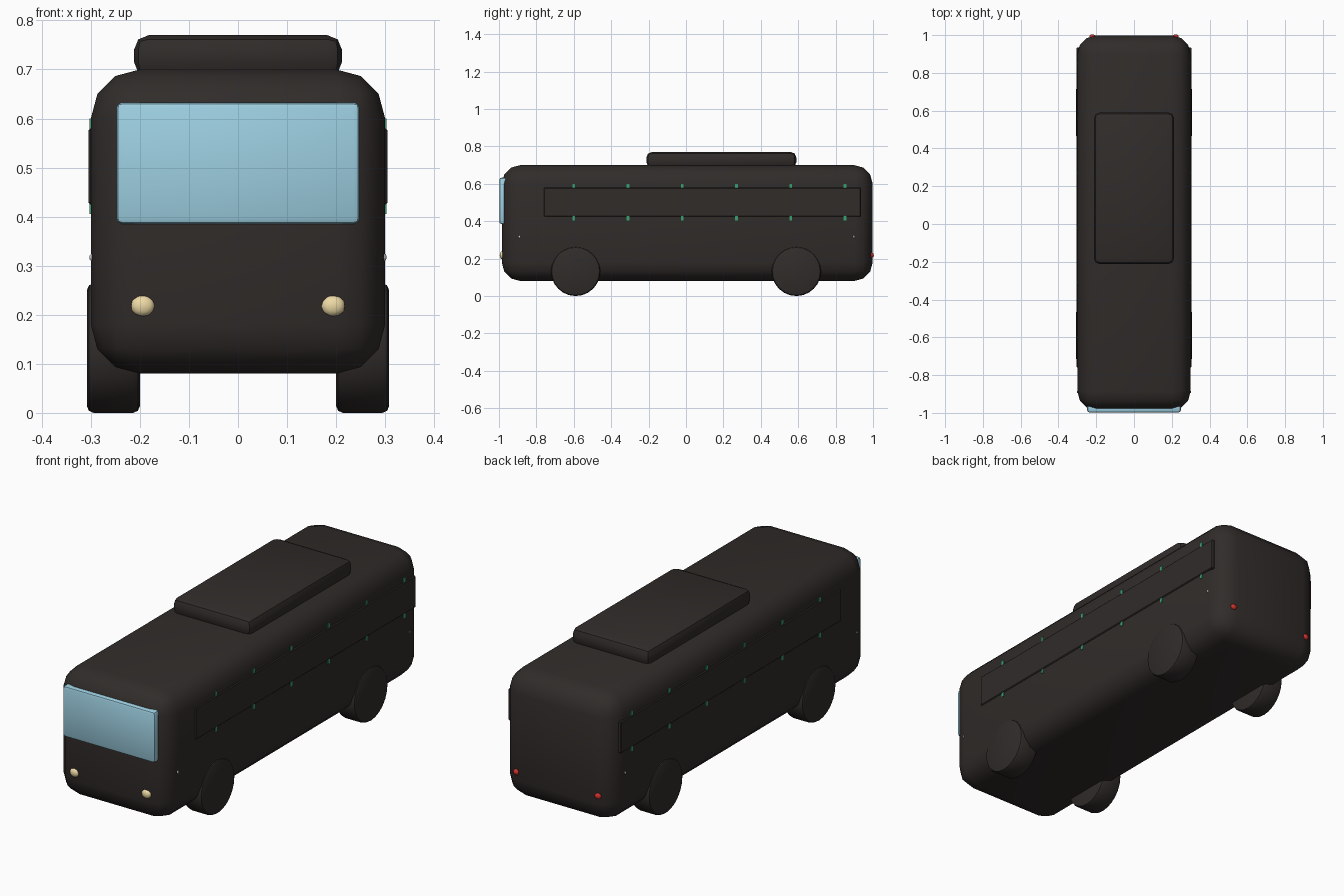
import bpy
from math import pi, radians

if "Cube" in bpy.data.objects:
    bpy.data.objects.remove(bpy.data.objects["Cube"])


def material(name, rgb):
    m = bpy.data.materials.new(name)
    m.diffuse_color = (*rgb, 1)
    m.use_nodes = True
    m.node_tree.nodes["Principled BSDF"].inputs["Base Color"].default_value = m.diffuse_color
    return m


DARK = material("dark_paint", (0.030, 0.025, 0.023))
GLASS = material("windscreen_glass", (0.34, 0.63, 0.76))
CREAM = material("cream_lamp", (0.85, 0.70, 0.38))
RED = material("red_lamp", (0.6, 0.03, 0.025))
GREEN = material("green_trim", (0.04, 0.36, 0.17))
WHITE = material("pale_marker", (0.75, 0.75, 0.72))


def finish(name, mat, bevel=0, segments=1):
    ob = bpy.context.object
    ob.name = name
    bpy.ops.object.transform_apply(location=False, rotation=True, scale=True)
    ob.data.materials.append(mat)
    if bevel:
        mod = ob.modifiers.new("bevel", 'BEVEL')
        mod.width, mod.segments = bevel, segments
        mod.limit_method = 'ANGLE'
        bpy.ops.object.modifier_apply(modifier="bevel")
    bpy.ops.object.shade_smooth_by_angle(angle=radians(35))
    return ob


def box(name, lo, hi, mat, bevel=0, segments=1):
    bpy.ops.mesh.primitive_cube_add(size=1, location=[(a + b) / 2 for a, b in zip(lo, hi)])
    bpy.context.object.scale = [b - a for a, b in zip(lo, hi)]
    return finish(name, mat, bevel, segments)


def lamp(name, loc, size, mat):
    bpy.ops.mesh.primitive_ico_sphere_add(subdivisions=2, radius=1, location=loc)
    bpy.context.object.scale = size
    return finish(name, mat)


# Main shell and roof unit
box("body", (-0.30, -0.985, 0.08), (0.30, 0.998, 0.70), DARK, 0.1, 3)
box("roof_unit", (-0.212, -0.212, 0.685), (0.212, 0.59, 0.77), DARK, 0.03, 2)

# Windscreen
box("windscreen", (-0.248, -0.998, 0.385), (0.248, -0.955, 0.633), GLASS, 0.012, 2)

for side, s in (("right", 1), ("left", -1)):
    def side_box(name, x0, x1, y0, y1, z0, z1, mat, *bevel):
        xs = sorted((s * x0, s * x1))
        box(f"{side}_{name}", (xs[0], y0, z0), (xs[1], y1, z1), mat, *bevel)

    # Window band with green pillars showing above and below it
    side_box("window_band", 0.285, 0.305, -0.76, 0.935, 0.425, 0.58, DARK, 0.004, 1)
    for i in range(6):
        y = -0.60 + 0.29 * i
        side_box(f"window_pillar_{i + 1}", 0.285, 0.303, y - 0.007, y + 0.007,
                 0.405, 0.60, GREEN)

    # Wheels
    for end, y in (("front", -0.59), ("rear", 0.59)):
        bpy.ops.mesh.primitive_cylinder_add(vertices=24, radius=0.132, depth=0.108,
                                            location=(s * 0.254, y, 0.132),
                                            rotation=(0, pi / 2, 0))
        finish(f"{end}_{side}_wheel", DARK, 0.014, 2)

    # Lamps and side markers
    lamp(f"{side}_headlight", (s * 0.194, -0.982, 0.218), (0.025, 0.014, 0.022), CREAM)
    lamp(f"{side}_tail_light", (s * 0.22, 0.992, 0.218), (0.017, 0.012, 0.015), RED)
    for end, y in (("front", -0.89), ("rear", 0.897)):
        lamp(f"{side}_{end}_marker", (s * 0.297, y, 0.317), (0.006, 0.006, 0.008), WHITE)
